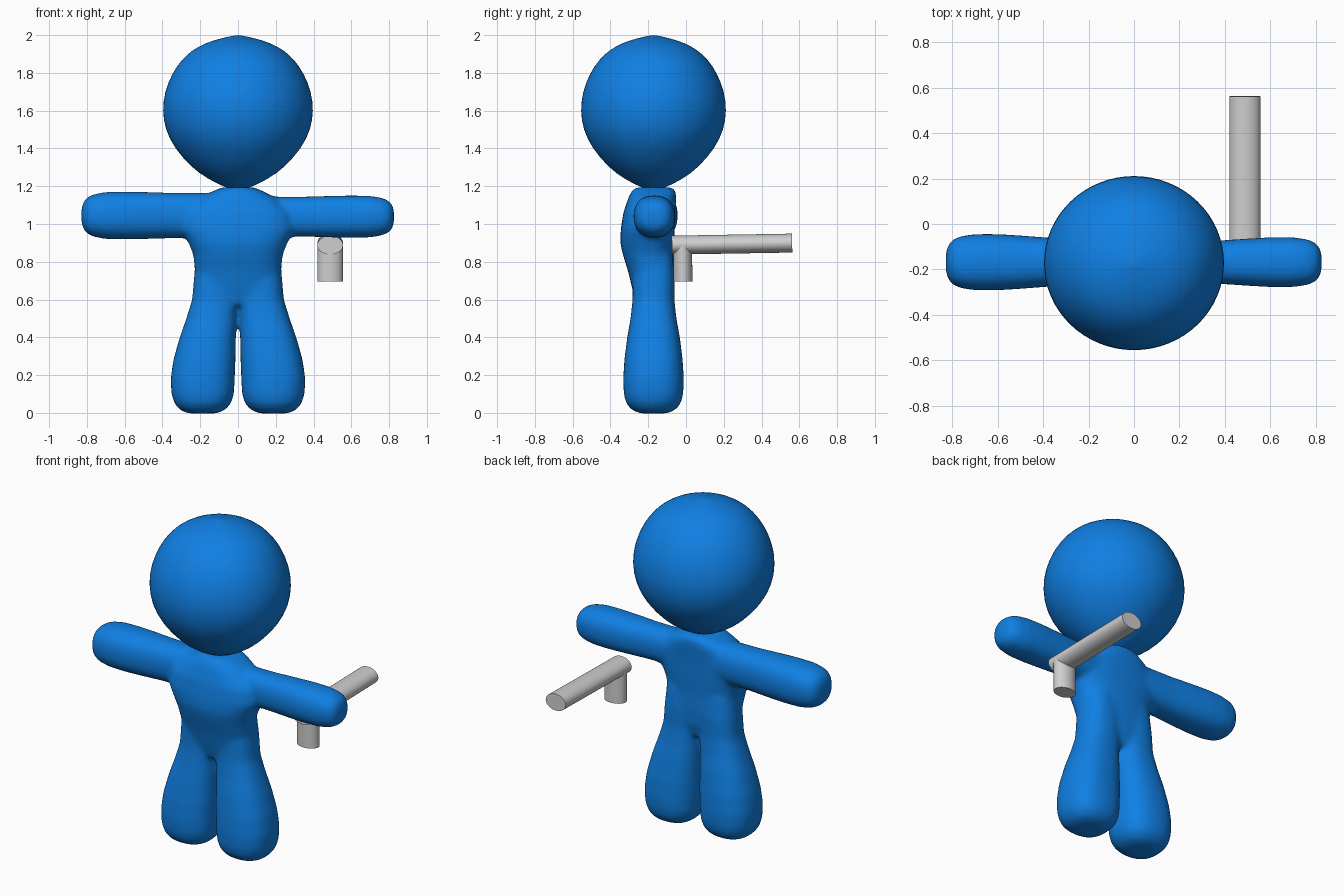
import bpy, bmesh, math
from mathutils import Vector, Matrix

if "Cube" in bpy.data.objects:
    bpy.data.objects.remove(bpy.data.objects["Cube"])


def material(name, rgb):
    m = bpy.data.materials.new(name)
    m.diffuse_color = (*rgb, 1)
    m.use_nodes = True
    m.node_tree.nodes["Principled BSDF"].inputs["Base Color"].default_value = m.diffuse_color
    return m


BLUE = material("bright blue", (0.005, 0.215, 0.77))
GREY = material("light grey", (0.62, 0.62, 0.62))


def loft(bm, axis, stations, sides=32, power=2.0):
    """Capped tube; each station is (position, centre a, centre b, radius a, radius b)."""
    rings = []
    for t, ca, cb, ra, rb in stations:
        ring = []
        for i in range(sides):
            ang = 2 * math.pi * i / sides
            c, s = math.cos(ang), math.sin(ang)
            a = ca + ra * math.copysign(abs(c) ** (2 / power), c)
            b = cb + rb * math.copysign(abs(s) ** (2 / power), s)
            ring.append(bm.verts.new((a, b, t) if axis == "z" else (t, a, b)))
        rings.append(ring)
    for r0, r1 in zip(rings, rings[1:]):
        for i in range(sides):
            j = (i + 1) % sides
            bm.faces.new((r0[i], r0[j], r1[j], r1[i]))
    bm.faces.new(rings[0][::-1])
    bm.faces.new(rings[-1])


def finish(bm, name, mat):
    bmesh.ops.recalc_face_normals(bm, faces=bm.faces)
    for f in bm.faces:
        f.smooth = True
    me = bpy.data.meshes.new(name)
    bm.to_mesh(me)
    bm.free()
    me.materials.append(mat)
    ob = bpy.data.objects.new(name, me)
    bpy.context.collection.objects.link(ob)
    return ob


# Head: round on top, tapering towards the neck
bm = bmesh.new()
profile = [(1.18, 0.02), (1.19, 0.06), (1.24, 0.165), (1.3, 0.248), (1.4, 0.338),
           (1.5, 0.388), (1.6, 0.403), (1.7, 0.391), (1.8, 0.35), (1.87, 0.3),
           (1.92, 0.245), (1.96, 0.17), (1.985, 0.085), (2.0, 0.008)]
loft(bm, "z", [(z, 0, -0.172, r, r * 0.967) for z, r in profile])
head = finish(bm, "head", BLUE)
head.modifiers.new("smooth", "SUBSURF").levels = 1
head.modifiers["smooth"].render_levels = 1

# Body: torso, legs and arms blended into one soft skin
bm = bmesh.new()
loft(bm, "z", [(0.57, 0, -0.175, 0.17, 0.085), (0.65, 0, -0.175, 0.21, 0.108),
               (0.75, 0, -0.185, 0.228, 0.122), (0.84, 0, -0.2, 0.238, 0.135),
               (0.9, 0, -0.205, 0.262, 0.143), (0.97, 0, -0.203, 0.3, 0.143),
               (1.06, 0, -0.195, 0.29, 0.137), (1.14, 0, -0.178, 0.2, 0.127),
               (1.18, 0, -0.17, 0.12, 0.115), (1.195, 0, -0.17, 0.08, 0.09)], power=2.5)
for s in (-1, 1):
    leg = [(-0.003, 0.188, 0.075, 0.07), (0.015, 0.188, 0.12, 0.115),
           (0.05, 0.187, 0.15, 0.145), (0.1, 0.187, 0.166, 0.158),
           (0.18, 0.187, 0.17, 0.161), (0.28, 0.178, 0.165, 0.155),
           (0.4, 0.16, 0.149, 0.14), (0.5, 0.14, 0.134, 0.122),
           (0.6, 0.121, 0.122, 0.111), (0.72, 0.115, 0.118, 0.112),
           (0.85, 0.11, 0.11, 0.1)]
    loft(bm, "z", [(z, s * x, -0.172, rx, ry) for z, x, rx, ry in leg], power=2.4)

# Arms: the one on the left is slightly thicker
for s, k, y, z, tip in ((-1, 1.0, -0.168, 1.045, 0.828), (1, 0.885, -0.168, 1.039, 0.826)):
    arm = [(0.0, 0.1, 0.115), (0.2, 0.102, 0.12), (0.35, 0.106, 0.12),
           (0.5, 0.118, 0.125), (0.6, 0.124, 0.127), (0.7, 0.124, 0.125),
           (tip - 0.06, 0.114, 0.112), (tip - 0.025, 0.096, 0.094),
           (tip - 0.006, 0.067, 0.066), (tip, 0.04, 0.04)]
    loft(bm, "x", [(s * x, y, z, ry * k, rz * k) for x, ry, rz in arm], power=2.4)
body = finish(bm, "body", BLUE)
remesh = body.modifiers.new("blend", "REMESH")
remesh.mode = "VOXEL"
remesh.voxel_size = 0.012
remesh.use_smooth_shade = True
soften = body.modifiers.new("soften", "SMOOTH")
soften.factor = 0.5
soften.iterations = 18


# Hand-held tool: two oval rods meeting at a right angle
def rod(name, start, end, side_radius, other_radius):
    a, b = Vector(start), Vector(end)
    bm = bmesh.new()
    bmesh.ops.create_cone(bm, cap_ends=True, segments=32, radius1=1, radius2=1, depth=1)
    rot = (b - a).to_track_quat("Z", "Y").to_matrix().to_4x4()
    # rods run in the y-z plane, so the wide radius stays along x
    size = Matrix.Diagonal((side_radius, other_radius, (b - a).length, 1))
    bm.transform(Matrix.Translation((a + b) / 2) @ rot @ size)
    ob = finish(bm, name, GREY)
    bpy.context.view_layer.objects.active = ob
    ob.select_set(True)
    bpy.ops.object.shade_smooth_by_angle(angle=math.radians(40))
    ob.select_set(False)


rod("tool_barrel", (0.488, -0.075, 0.888), (0.488, 0.562, 0.899), 0.068, 0.05)
rod("tool_handle", (0.488, -0.016, 0.695), (0.488, -0.018, 0.89), 0.068, 0.05)
